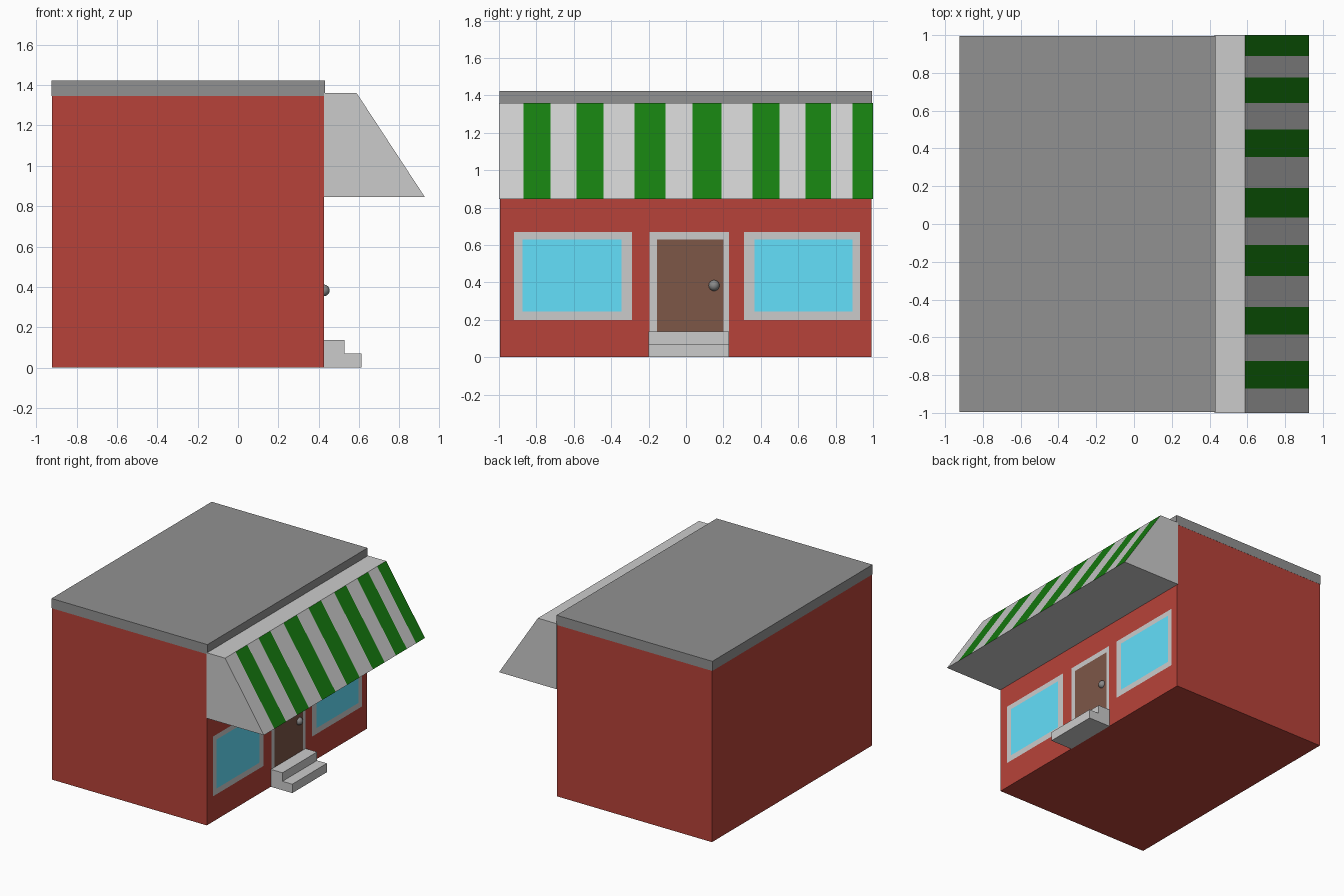
import bpy, bmesh

if "Cube" in bpy.data.objects:
    bpy.data.objects.remove(bpy.data.objects["Cube"])


def material(name, r, g, b):
    m = bpy.data.materials.new(name)
    m.diffuse_color = (r, g, b, 1)
    m.use_nodes = True
    m.node_tree.nodes["Principled BSDF"].inputs["Base Color"].default_value = m.diffuse_color
    return m


RED = material("brick_red", 0.475, 0.055, 0.041)
ROOF = material("roof_grey", 0.285, 0.285, 0.285)
GREEN = material("awning_green", 0.008, 0.205, 0.005)
GLASS = material("window_blue", 0.126, 0.741, 0.964)
WOOD = material("door_brown", 0.205, 0.095, 0.064)
KNOB = material("knob_grey", 0.25, 0.25, 0.25)
PALE = material("pale_grey", 0.604, 0.604, 0.604)


def make_object(name, bm, *mats):
    me = bpy.data.meshes.new(name)
    bm.to_mesh(me)
    bm.free()
    ob = bpy.data.objects.new(name, me)
    bpy.context.collection.objects.link(ob)
    for m in mats:
        me.materials.append(m)
    return ob


def loft(name, profile, ys, mats, paint=None):
    """Sweep an x-z profile through y stations; paint(side, bay) picks a material slot."""
    bm = bmesh.new()
    rings = [[bm.verts.new((x, y, z)) for x, z in profile] for y in ys]
    n = len(profile)
    for bay, (a, b) in enumerate(zip(rings, rings[1:])):
        for s in range(n):
            t = (s + 1) % n
            f = bm.faces.new((a[s], a[t], b[t], b[s]))
            f.material_index = paint(s, bay) if paint else 0
    bm.faces.new(rings[0])
    bm.faces.new(rings[-1])
    bmesh.ops.recalc_face_normals(bm, faces=bm.faces)
    return make_object(name, bm, *mats)


def rect(x0, x1, z0, z1):
    return [(x0, z0), (x1, z0), (x1, z1), (x0, z1)]


def framed_panel(name, outer, inner, fill):
    """Flat border with a coloured panel inside, laid on the shop front."""
    bm = bmesh.new()

    def corners(y0, y1, z0, z1):
        return [bm.verts.new((0.427, y, z))
                for y, z in ((y0, z0), (y1, z0), (y1, z1), (y0, z1))]

    o, i = corners(*outer), corners(*inner)
    open_bottom = outer[2] == inner[2]
    for s in range(1 if open_bottom else 0, 4):
        t = (s + 1) % 4
        bm.faces.new((o[s], o[t], i[t], i[s]))
    bm.faces.new(i).material_index = 1
    return make_object(name, bm, PALE, fill)


# Building and roof slab
loft("walls", rect(-0.921, 0.425, 0, 1.349), (-0.995, 0.993), [RED])
loft("roof", rect(-0.925, 0.431, 1.347, 1.423), (-0.996, 0.994), [ROOF])

# Awning, with green bands on the sloping side only
stations = (-1, -0.87, -0.725, -0.585, -0.44, -0.275, -0.11, 0.035,
            0.19, 0.355, 0.5, 0.64, 0.775, 0.89, 1)
loft("awning", [(0.425, 0.845), (0.926, 0.845), (0.588, 1.36), (0.425, 1.36)],
     stations, [PALE, GREEN], lambda side, bay: int(side == 1 and bay % 2 == 1))

# Windows and door
framed_panel("left_window", (-0.92, -0.29, 0.2, 0.67), (-0.875, -0.345, 0.245, 0.63), GLASS)
framed_panel("right_window", (0.31, 0.93, 0.2, 0.67), (0.365, 0.89, 0.245, 0.63), GLASS)
framed_panel("door", (-0.195, 0.23, 0.135, 0.67), (-0.155, 0.2, 0.135, 0.63), WOOD)

# Door knob
bpy.ops.mesh.primitive_uv_sphere_add(segments=24, ring_count=12, radius=0.029,
                                     location=(0.425, 0.15, 0.383))
knob = bpy.context.object
knob.name = "door_knob"
knob.data.materials.append(KNOB)
bpy.ops.object.shade_smooth()

# Two entrance steps
loft("steps", [(0.425, 0), (0.612, 0), (0.612, 0.07), (0.527, 0.07),
               (0.527, 0.137), (0.425, 0.137)], (-0.2, 0.23), [PALE])
